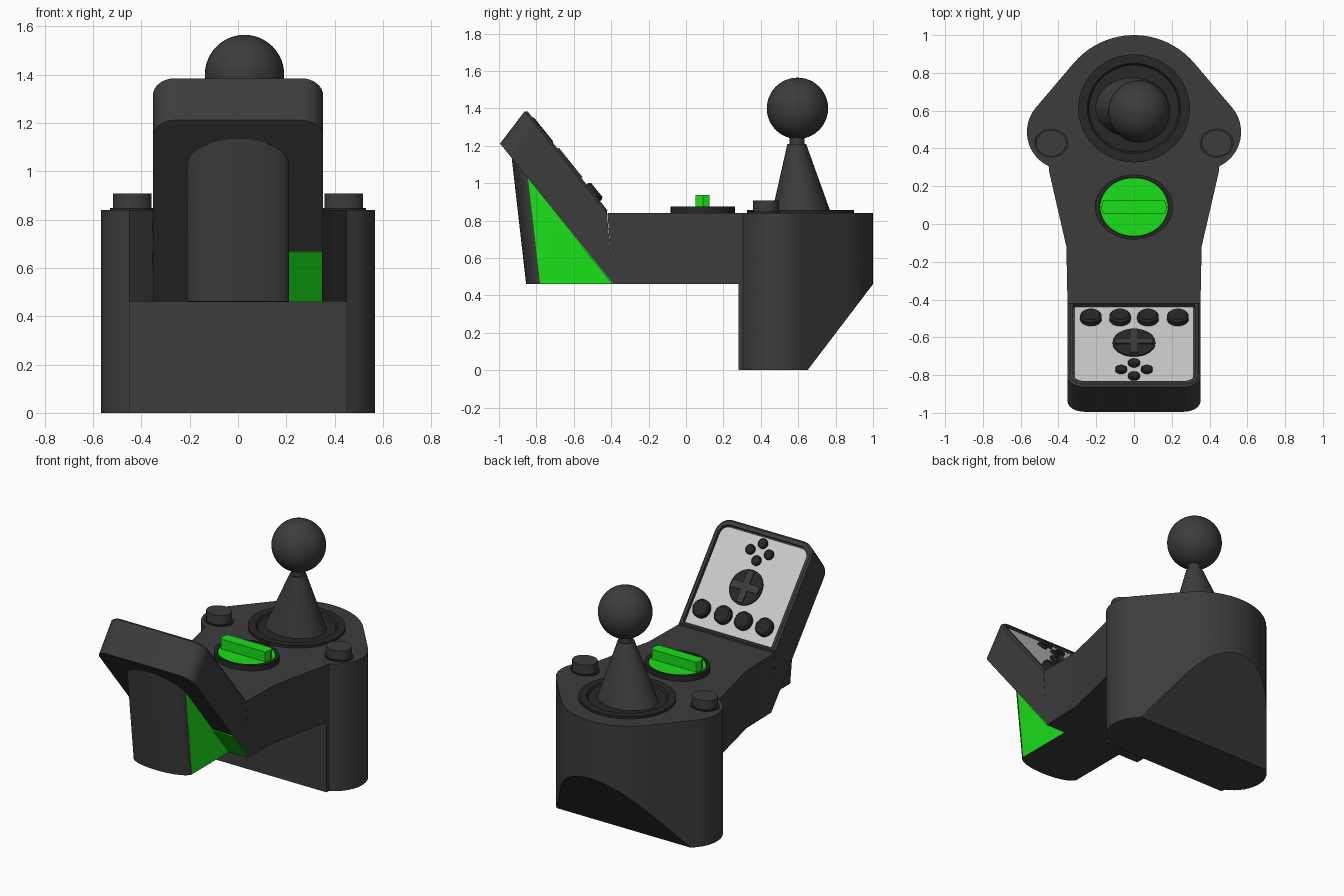
import bpy, bmesh
from math import sin, cos, radians, pi
from mathutils import Vector

if "Cube" in bpy.data.objects:
    bpy.data.objects.remove(bpy.data.objects["Cube"])


def material(name, r, g, b):
    m = bpy.data.materials.new(name)
    m.diffuse_color = (r, g, b, 1)
    m.use_nodes = True
    m.node_tree.nodes["Principled BSDF"].inputs["Base Color"].default_value = m.diffuse_color
    return m


DARK = material("dark_plastic", 0.045, 0.045, 0.045)
BLACK = material("black_plastic", 0.02, 0.02, 0.02)
GREEN = material("green_plastic", 0.01, 0.75, 0.01)


def finish(bm, name, mats, smooth=30):
    bmesh.ops.remove_doubles(bm, verts=bm.verts, dist=0.0005)
    bmesh.ops.recalc_face_normals(bm, faces=bm.faces)
    mesh = bpy.data.meshes.new(name)
    bm.to_mesh(mesh)
    bm.free()
    for m in mats:
        mesh.materials.append(m)
    ob = bpy.data.objects.new(name, mesh)
    bpy.context.collection.objects.link(ob)
    bpy.ops.object.select_all(action='DESELECT')
    ob.select_set(True)
    bpy.context.view_layer.objects.active = ob
    bpy.ops.object.shade_smooth_by_angle(angle=radians(smooth))
    return ob


def loft_mesh(loops):
    """Skin equal-length loops and cap both ends."""
    bm = bmesh.new()
    rows = [[bm.verts.new(p) for p in loop] for loop in loops]
    n = len(rows[0])
    for a, b in zip(rows, rows[1:]):
        for i in range(n):
            j = (i + 1) % n
            bm.faces.new((a[i], a[j], b[j], b[i]))
    bm.faces.new(rows[0])
    bm.faces.new(rows[-1])
    return bm


def loft(name, loops, *mats):
    return finish(loft_mesh(loops), name, mats)


def arc(cx, cy, rx, ry, a0, a1, n):
    return [(cx + rx * cos(radians(a0 + (a1 - a0) * i / n)),
             cy + ry * sin(radians(a0 + (a1 - a0) * i / n))) for i in range(n + 1)]


def ring(cx, cy, z, rx, ry=None, n=48):
    return [(x, y, z) for x, y in arc(cx, cy, rx, ry or rx, 0, 360, n)[:-1]]


def mirrored(half):
    """Close a right-hand outline with its mirror image."""
    return half + [(-x, y) for x, y in reversed(half)]


def at(pts, z):
    return [(x, y, z) for x, y in pts]


# rear base block, with the sloping cut underneath
outline = mirrored([(0.45, 0.28)] + arc(0.367, 0.487, 0.2, 0.2, -65, 40, 12)
                   + arc(0, 0.582, 0.418, 0.418, 40, 88, 10))
bm = loft_mesh([at(outline, 0), at(outline, 0.84)])
bmesh.ops.recalc_face_normals(bm, faces=bm.faces)
cut = bmesh.ops.bisect_plane(bm, geom=bm.verts[:] + bm.edges[:] + bm.faces[:],
                             plane_co=(0, 0.65, 0), plane_no=(0, 0.46, -0.35),
                             clear_outer=True)
bmesh.ops.holes_fill(bm, edges=[e for e in bm.edges if e.is_boundary], sides=0)
finish(bm, "rear_base", [DARK])

# arm joining the base to the control panel
arm_low = mirrored([(0.352, -0.39), (0.358, -0.12), (0.45, 0.28)])
arm_top = mirrored([(0.352, -0.42), (0.358, -0.12), (0.45, 0.28)])
loft("arm", [at(arm_low, 0.46), at(arm_top, 0.84)], DARK)


# tilted panel: x across, u up the slope, n out of the face
def P(x, u, n):
    return Vector((x, -0.42 - 0.628 * u + 0.778 * n, 0.842 + 0.778 * u + 0.628 * n))


def panel_loop(hw, u0, u1, r, n):
    return [P(x, u, n) for x, u in mirrored([(hw, u0)] + arc(hw - r, u1 - r, r, r, 0, 90, 8))]


def panel_disc(name, x, u, r, h, mat):
    loft(name, [[P(a, b, n) for a, b in arc(x, u, q, q, 0, 360, 32)[:-1]]
                for q, n in ((r, -0.008), (r, h * 0.65), (r * 0.82, h))], mat)


loft("panel_body", [panel_loop(0.352, -0.318, 0.648, 0.09, -0.215),
                    panel_loop(0.352, 0.0, 0.70, 0.09, -0.004),
                    panel_loop(0.34, 0.01, 0.69, 0.08, 0.008),
                    panel_loop(0.322, 0.02, 0.665, 0.06, 0.008),
                    panel_loop(0.322, 0.02, 0.665, 0.06, -0.014)], DARK)
loft("panel_plate", [panel_loop(0.316, 0.025, 0.656, 0.055, -0.013),
                     panel_loop(0.316, 0.025, 0.656, 0.055, -0.004)])

# panel buttons and direction pad
for i, x in enumerate((-0.228, -0.074, 0.074, 0.232)):
    panel_disc(f"large_button_{i + 1}", x, 0.13, 0.057, 0.032, BLACK)
for i, (x, u) in enumerate(((0, 0.505), (-0.068, 0.56), (0.068, 0.56), (0, 0.615))):
    panel_disc(f"small_button_{i + 1}", x, u, 0.031, 0.014, BLACK)
panel_disc("direction_disc", 0, 0.332, 0.113, 0.008, BLACK)
w, l = 0.022, 0.1
cross = [(w, w), (w, l), (-w, l), (-w, w), (-l, w), (-l, -w),
         (-w, -w), (-w, -l), (w, -l), (w, -w), (l, -w), (l, w)]
loft("direction_cross", [[P(x, u + 0.332, n) for x, u in cross] for n in (0.0, 0.016)], DARK)

# grip under the panel, green on its right flank
foot = mirrored([(0.21, -0.39)] + [(x, y) for x, y in arc(0, -0.78, 0.21, 0.075, 0, -86, 14)])
head = []
for x, y in foot:
    t = (-0.39 - y) / 0.689
    head.append((x, y - 0.114 * t, 0.46 + t))
grip = loft("grip", [at(foot, 0.46), head], DARK, GREEN)
for f in grip.data.polygons:
    if f.normal.x > 0.995:
        f.material_index = 1

# green patch on the slope beside the grip
loft("green_slope_patch", [[P(x, u, n) for x, u in
     ((0.208, -0.315), (0.35, -0.315), (0.35, -0.05), (0.208, -0.05))]
     for n in (-0.21, -0.221)], GREEN)

# green selector dial with raised bar
loft("dial_ring", [ring(0, 0.09, 0.83, 0.207, 0.172), ring(0, 0.09, 0.876, 0.207, 0.172),
                   ring(0, 0.09, 0.876, 0.182, 0.157), ring(0, 0.09, 0.855, 0.182, 0.157)], BLACK)
loft("dial", [ring(0, 0.09, 0.85, 0.18, 0.155), ring(0, 0.09, 0.872, 0.18, 0.155)], GREEN)
bar = mirrored([(0.162, 0.052), (0.175, 0.09), (0.162, 0.126)])
loft("dial_bar", [at(bar, 0.86), at(bar, 0.937)], GREEN)

# side push buttons with collars
for side, x in (("left", -0.438), ("right", 0.438)):
    loft(f"{side}_button_collar", [ring(x, 0.428, 0.83, 0.092, 0.078),
                                   ring(x, 0.428, 0.847, 0.092, 0.078)], BLACK)
    loft(f"{side}_button", [ring(x, 0.428, 0.83, 0.08, 0.07),
                            ring(x, 0.428, 0.907, 0.08, 0.07)], DARK)

# joystick: dished collar, leaning cone, neck and ball
loft("stick_collar", [ring(0, 0.612, z, r, r * 0.965) for r, z in
                      ((0.296, 0.83), (0.296, 0.856), (0.247, 0.856), (0.238, 0.843))], BLACK)
loft("stick_cone", [ring(-0.008, 0.617, 0.84, 0.195, 0.158),
                    ring(0.024, 0.592, 1.21, 0.05)], DARK)
loft("stick_neck", [ring(0.025, 0.594, 1.2, 0.04), ring(0.027, 0.595, 1.27, 0.04)], DARK)
bm = bmesh.new()
bmesh.ops.create_uvsphere(bm, u_segments=48, v_segments=24, radius=0.164)
bmesh.ops.translate(bm, verts=bm.verts, vec=(0.027, 0.596, 1.4))
finish(bm, "stick_ball", [DARK])
